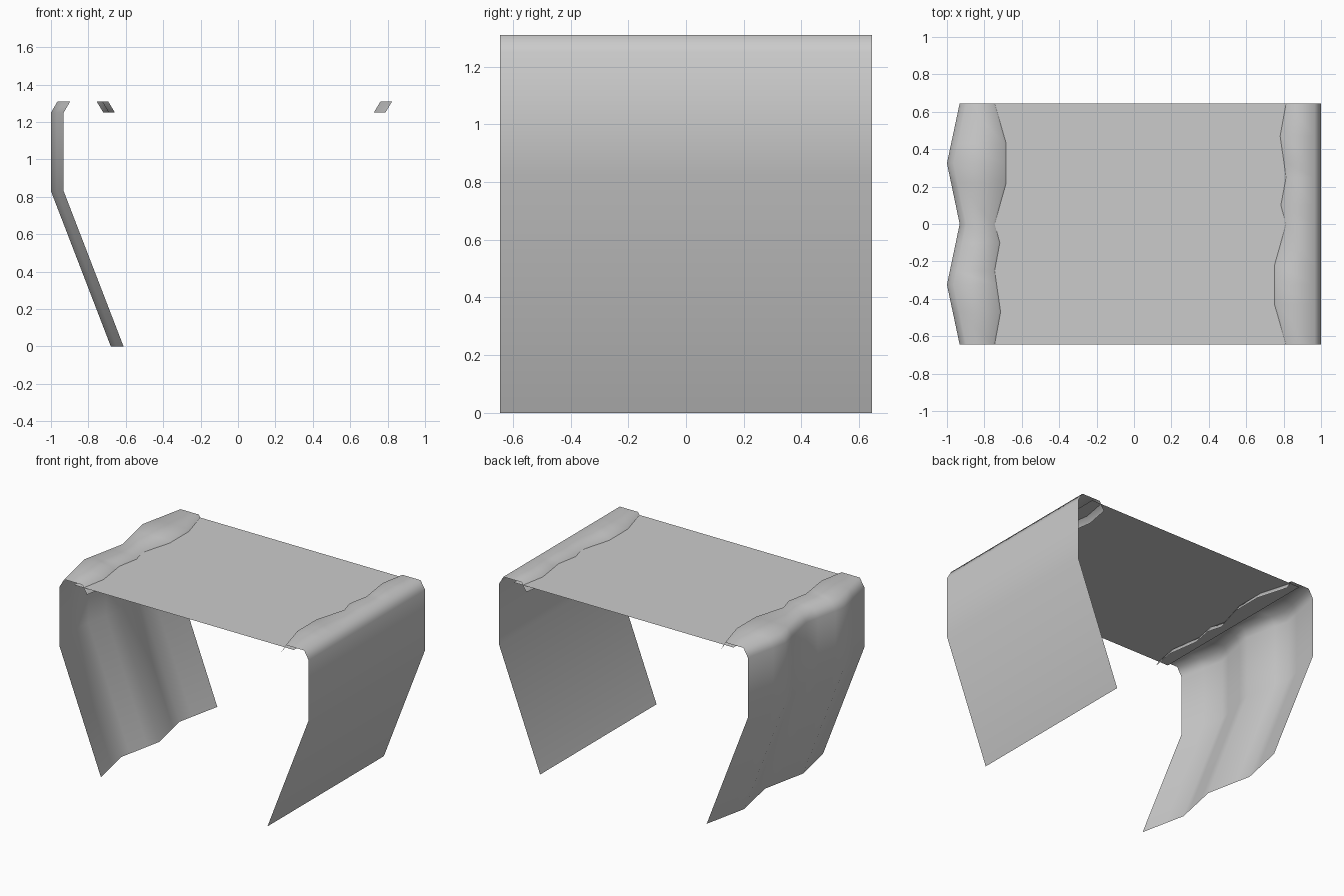
import bpy

cube = bpy.data.objects.get("Cube")
if cube:
    bpy.data.objects.remove(cube, do_unlink=True)

HALF_DEPTH = 0.645

# One plain grey for everything
grey = bpy.data.materials.new("plain_grey")
grey.use_nodes = True
colour = (0.6, 0.6, 0.6, 1)
grey.diffuse_color = colour
grey.node_tree.nodes["Principled BSDF"].inputs["Base Color"].default_value = colour


def sample(points, t):
    """Linear interpolation through (position, value) pairs."""
    for (a, va), (b, vb) in zip(points, points[1:]):
        if a <= t <= b:
            return va + (vb - va) * (t - a) / (b - a)
    return points[-1][1]


def make_mesh(name, verts, faces, smooth):
    mesh = bpy.data.meshes.new(name)
    mesh.from_pydata(verts, [], faces)
    mesh.materials.append(grey)
    for poly in mesh.polygons:
        poly.use_smooth = smooth
    obj = bpy.data.objects.new(name, mesh)
    bpy.context.collection.objects.link(obj)
    return obj


# Waves along the depth: outer folds of one drape, uneven lip of both
outer_wave = [(-HALF_DEPTH, 0), (-0.325, 0.068), (0, 0), (0.325, 0.068), (HALF_DEPTH, 0)]
lip_wave = [(-HALF_DEPTH, 0), (-0.47, 0.032), (-0.25, 0), (-0.1, 0.028), (0, 0),
            (0.22, 0.062), (0.43, 0.062), (HALF_DEPTH, 0)]

# Drape section from hem to lip: distance outward from the hem, height, is it the lip
section = [(0, 0, False), (0.32, 0.83, False), (0.32, 1.25, False),
           (0.285, 1.31, False), (0.144, 1.31, True), (0.108, 1.25, True)]


def make_drape(name, side, hem_x, folds):
    rows = sorted({y for y, _ in outer_wave + lip_wave})
    verts = []
    for y in rows:
        for out, z, is_lip in section:
            if is_lip:
                shift = -sample(lip_wave, y)
            else:
                shift = sample(outer_wave, y) if folds else 0
            # The right drape (side -1) is the left one turned half round
            verts.append((side * (hem_x + out + shift), -side * y, z))
    n = len(section)
    faces = [(r * n + c, r * n + c + 1, (r + 1) * n + c + 1, (r + 1) * n + c)
             for r in range(len(rows) - 1) for c in range(n - 1)]
    faces = [tuple(reversed(f)) for f in faces]
    obj = make_mesh(name, verts, faces, True)
    # Keep normals pointing away from the table
    if obj.data.polygons[0].normal.x * side < 0:
        obj.data.flip_normals()
    return obj


make_drape("right_folded_drape", -1, 0.612, True)
make_drape("left_straight_drape", 1, 0.68, False)

# Thin table sheet tucked between the two lips
x0, x1, z = -0.82, 0.885, 1.292
make_mesh("table_sheet", [(x0, -HALF_DEPTH, z), (x1, -HALF_DEPTH, z),
                          (x1, HALF_DEPTH, z), (x0, HALF_DEPTH, z)], [(0, 1, 2, 3)], False)
